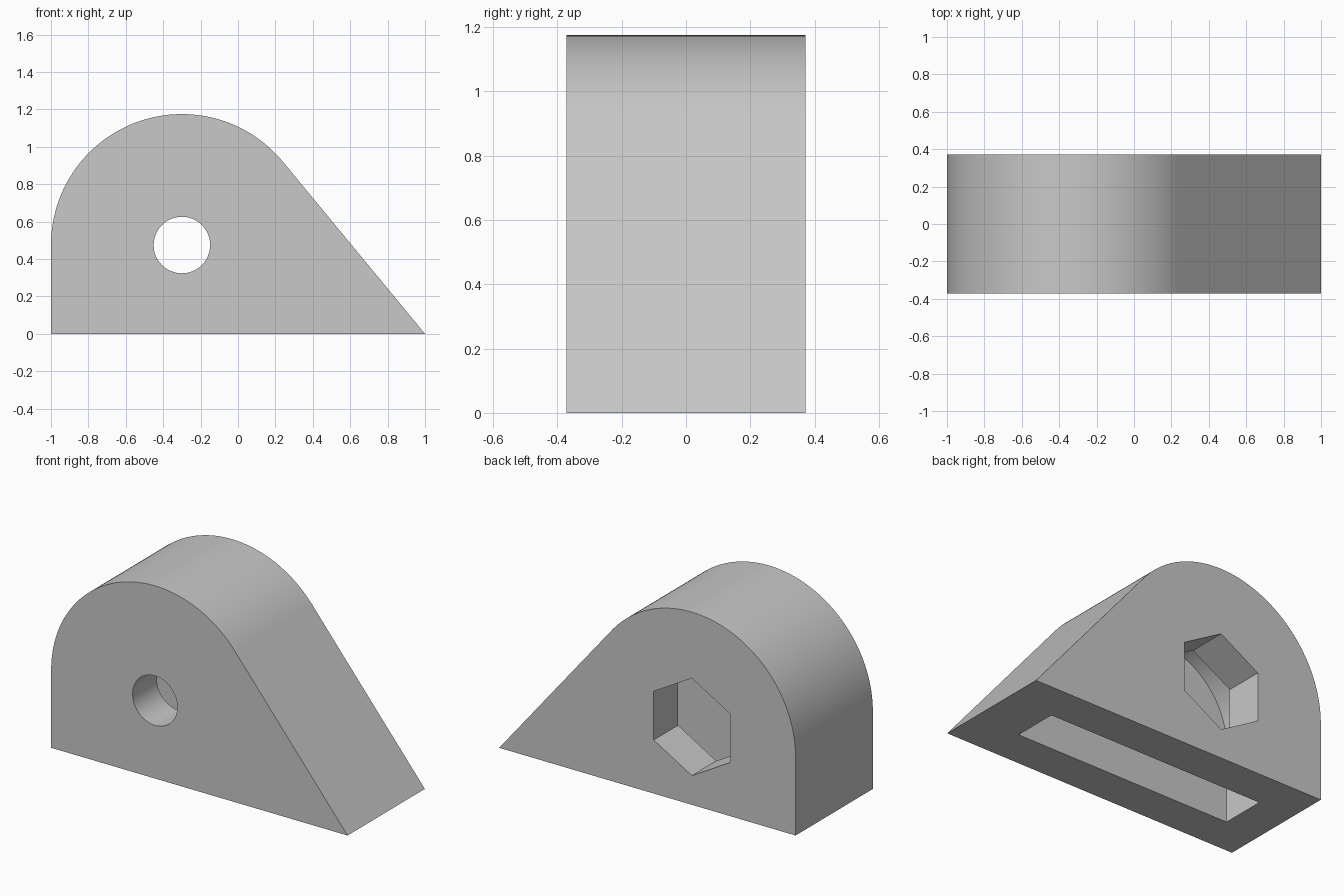
import bpy, bmesh
from math import radians, pi, sin, cos, tan, atan2, acos, hypot

if "Cube" in bpy.data.objects:
    bpy.data.objects.remove(bpy.data.objects["Cube"], do_unlink=True)

CX, CZ, R = -0.3, 0.475, 0.70      # centre and radius of the rounded top
HALF = 0.372                       # half the body depth
WALL = 0.235                       # wall thickness around the cavity
SLOT = HALF - WALL                 # half the cavity depth
SLOPE = atan2(-CZ, 1 - CX) + acos(R / hypot(1 - CX, CZ))  # slope's normal angle

grey = bpy.data.materials.new("light_grey")
grey.use_nodes = True
colour = (0.58, 0.58, 0.58, 1)
grey.diffuse_color = colour
grey.node_tree.nodes["Principled BSDF"].inputs["Base Color"].default_value = colour


def arc(radius, start, end, count):
    """Points on an arc around the common axis, ends included."""
    steps = [start + (end - start) * i / count for i in range(count + 1)]
    return [(CX + radius * cos(a), CZ + radius * sin(a)) for a in steps]


def housing_profile(inset, bottom):
    """Upright left side, rounded top and tangent slope, moved inward by inset."""
    tip = 1 - inset / cos(SLOPE) - bottom * tan(SLOPE)
    top = arc(R - inset, SLOPE, pi, 72)
    return [(CX - R + inset, bottom), (tip, bottom)] + top


def prism(name, profile, y0, y1):
    """Extrude an x-z profile along y."""
    bm = bmesh.new()
    face = bm.faces.new([bm.verts.new((x, y0, z)) for x, z in profile])
    made = bmesh.ops.extrude_face_region(bm, geom=[face])["geom"]
    verts = [v for v in made if isinstance(v, bmesh.types.BMVert)]
    bmesh.ops.translate(bm, verts=verts, vec=(0, y1 - y0, 0))
    bmesh.ops.recalc_face_normals(bm, faces=bm.faces)
    mesh = bpy.data.meshes.new(name)
    bm.to_mesh(mesh)
    bm.free()
    mesh.materials.append(grey)
    obj = bpy.data.objects.new(name, mesh)
    bpy.context.collection.objects.link(obj)
    return obj


# Solid body
body = prism("housing", housing_profile(0, 0), -HALF, HALF)

# Cavity open at the base, round hole in front wall, hexagon hole in back wall
cutters = [
    prism("cavity_cutter", housing_profile(WALL, -0.1), -SLOT, SLOT),
    prism("round_hole_cutter", arc(0.151, 0, 2 * pi, 64)[:-1], -HALF - 0.1, 0),
    prism("hex_hole_cutter", arc(0.297, pi / 6, pi / 6 + 2 * pi, 6)[:-1], 0, HALF + 0.1),
]

bpy.ops.object.select_all(action='DESELECT')
body.select_set(True)
bpy.context.view_layer.objects.active = body
for cutter in cutters:
    cutter.hide_render = True
    cut = body.modifiers.new(cutter.name, 'BOOLEAN')
    cut.operation = 'DIFFERENCE'
    cut.solver = 'EXACT'
    cut.object = cutter
    bpy.ops.object.modifier_apply(modifier=cut.name)
    bpy.data.objects.remove(cutter, do_unlink=True)

bpy.ops.object.shade_smooth_by_angle(angle=radians(25))
